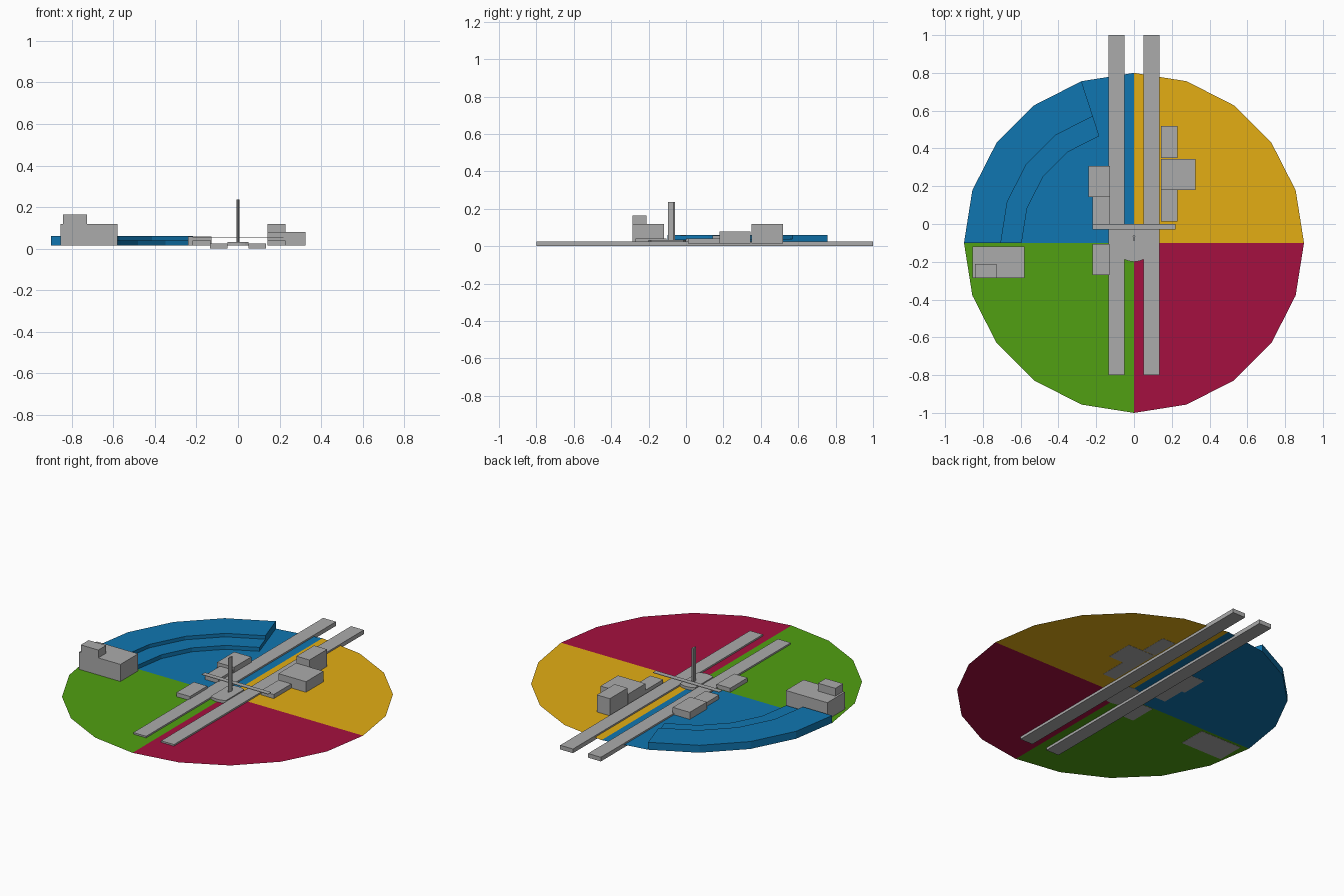
import bpy
from math import cos, sin, radians, asin

if "Cube" in bpy.data.objects:
    bpy.data.objects.remove(bpy.data.objects["Cube"])

G = 0.0155           # ground level
CY = -0.1            # centre of the ground disc in y


def material(name, rgb):
    m = bpy.data.materials.new(name)
    m.diffuse_color = (*rgb, 1)
    m.use_nodes = True
    m.node_tree.nodes["Principled BSDF"].inputs["Base Color"].default_value = m.diffuse_color
    return m


yellow = material("yellow", (0.77, 0.42, 0.007))
blue = material("blue", (0.005, 0.18, 0.437))
green = material("green", (0.082, 0.35, 0.006))
red = material("red", (0.377, 0.005, 0.05))
grey = material("grey", (0.41, 0.41, 0.41))


def mesh(name, verts, faces, mat=grey):
    me = bpy.data.meshes.new(name)
    me.from_pydata(verts, [], faces)
    me.update()
    me.materials.append(mat)
    ob = bpy.data.objects.new(name, me)
    bpy.context.collection.objects.link(ob)
    return ob


def prism(name, outline, z0, z1):
    # Extrude a counter-clockwise outline upwards
    n = len(outline)
    verts = [(x, y, z) for z in (z0, z1) for x, y in outline]
    faces = [tuple(reversed(range(n))), tuple(range(n, 2 * n))]
    faces += [(i, (i + 1) % n, n + (i + 1) % n, n + i) for i in range(n)]
    return mesh(name, verts, faces)


def box(name, x0, x1, y0, y1, z0, z1):
    return prism(name, [(x0, y0), (x1, y0), (x1, y1), (x0, y1)], z0, z1)


def polar(r, deg):
    return r * cos(radians(deg)), CY + r * sin(radians(deg))


# Four flat ground quadrants of a 20-sided disc
for q, (name, mat) in enumerate((("yellow", yellow), ("blue", blue),
                                 ("green", green), ("red", red))):
    pts = [(0, CY)] + [polar(0.9, 90 * q + 18 * i) for i in range(6)]
    mesh(name + "_ground", [(x, y, G) for x, y in pts],
         [tuple(range(len(pts)))], mat)

# Two-tier curved stand along the blue edge
profile = [(0.9, G), (0.9, 0.06), (0.705, 0.06), (0.705, 0.039), (0.595, 0.039), (0.595, G)]
n = len(profile)
verts = [(*polar(r, 108 + 18 * i), z) for i in range(5) for r, z in profile]
faces = [(i * n + j, (i + 1) * n + j, (i + 1) * n + j + 1, i * n + j + 1)
         for i in range(4) for j in range(n - 1)]
faces += [tuple(range(n)), tuple(reversed(range(4 * n, 5 * n)))]
mesh("curved_stand", verts, faces, blue)

# Two long runways
for side, x in (("left", -0.0925), ("right", 0.0925)):
    box(side + "_runway", x - 0.0425, x + 0.0425, -0.8, 1.0, 0, 0.025)

# Block buildings
B = G - 0.001
box("corner_hall", -0.855, -0.58, -0.286, -0.118, B, 0.118)
box("corner_hall_top", -0.843, -0.727, -0.286, -0.212, 0.118, 0.165)
box("right_tall_block", 0.143, 0.229, 0.35, 0.518, B, 0.118)
box("right_wide_block", 0.143, 0.326, 0.179, 0.345, B, 0.079)
box("right_low_block", 0.143, 0.229, 0.012, 0.179, B, 0.04)
box("left_wide_block", -0.24, -0.127, 0.143, 0.307, B, 0.058)
box("left_low_block_back", -0.22, -0.13, 0.0, 0.143, B, 0.04)
box("left_low_block_front", -0.22, -0.13, -0.27, -0.105, B, 0.04)

# Thin footbridge across the runways
box("footbridge", -0.22, 0.22, -0.03, 0.0, 0.054, 0.057)

# Round plaza cut off by the runways
xs = [-0.05, -0.034, -0.017, 0, 0.017, 0.034, 0.05]
front = [(x, CY - 0.1 * cos(asin(x / 0.1))) for x in xs]
rear = [(x, CY + 0.1 * cos(asin(x / 0.1))) for x in reversed(xs)]
prism("plaza", front + rear, B, 0.032)

# Slim teardrop mast
prism("mast", [(0, -0.095), (0.005, -0.075), (0.007, -0.067), (0.004, -0.06),
               (-0.004, -0.06), (-0.007, -0.067), (-0.005, -0.075)], 0.03, 0.237)
